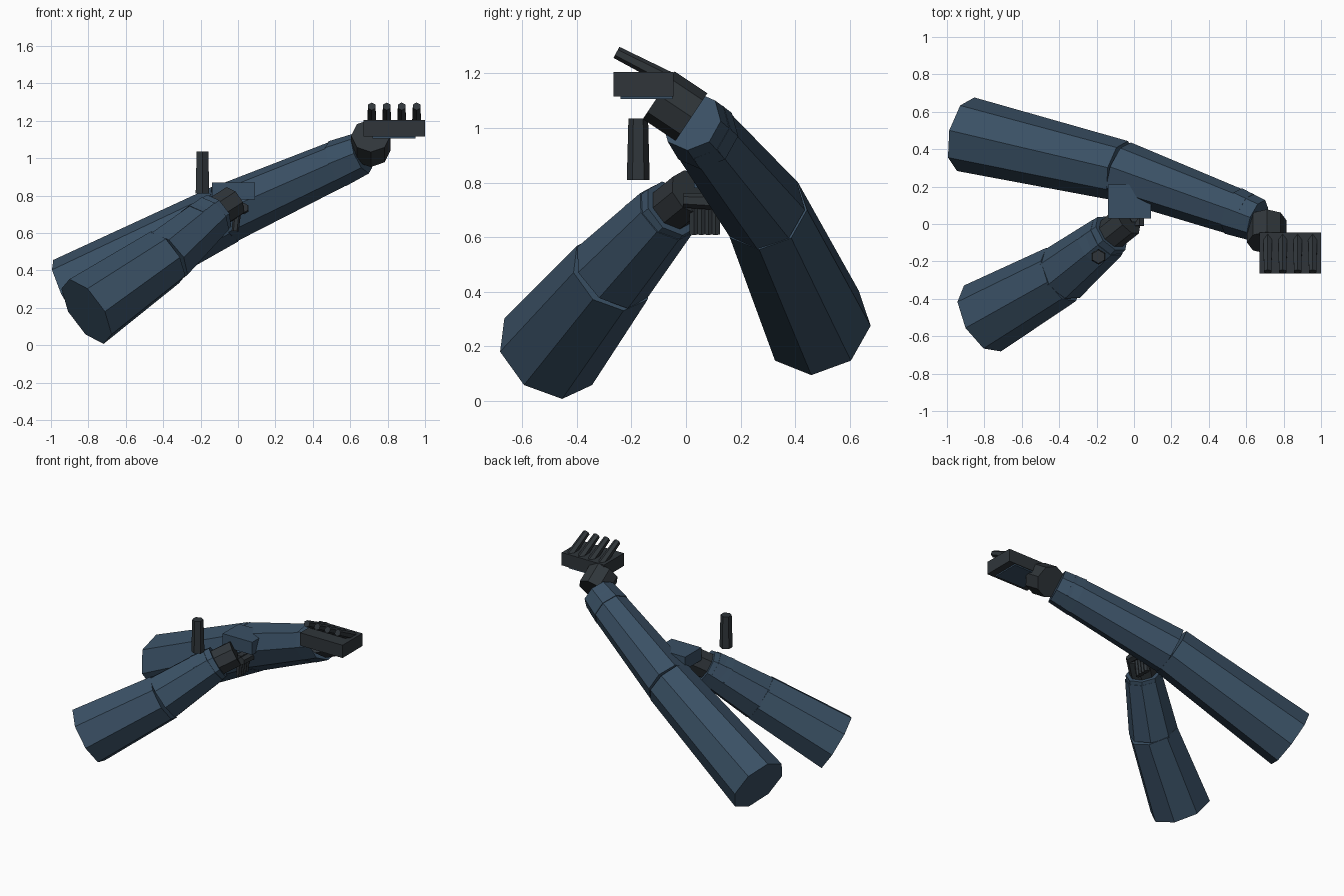
import bpy
import bmesh
from mathutils import Vector, Matrix

cube = bpy.data.objects.get("Cube")
if cube:
    bpy.data.objects.remove(cube, do_unlink=True)


def material(name, color):
    mat = bpy.data.materials.new(name)
    mat.use_nodes = True
    mat.diffuse_color = (*color, 1)
    mat.node_tree.nodes["Principled BSDF"].inputs["Base Color"].default_value = (*color, 1)
    return mat


BLUE = material("slate blue", (0.042, 0.08, 0.128))
GREY = material("charcoal grey", (0.029, 0.036, 0.042))


def finish(name, bm, mat):
    mesh = bpy.data.meshes.new(name)
    bm.to_mesh(mesh)
    bm.free()
    mesh.materials.append(mat)
    obj = bpy.data.objects.new(name, mesh)
    bpy.context.collection.objects.link(obj)
    return obj


def tube(name, start, end, r_start, r_end, mat, sides=8):
    """Capped faceted cone running from start to end."""
    a, b = Vector(start), Vector(end)
    axis = b - a
    turn = axis.to_track_quat('Z', 'Y').to_matrix().to_4x4()
    bm = bmesh.new()
    bmesh.ops.create_cone(bm, cap_ends=True, segments=sides, radius1=r_start,
                          radius2=r_end, depth=axis.length,
                          matrix=Matrix.Translation((a + b) / 2) @ turn)
    return finish(name, bm, mat)


def block(name, low, high, mat):
    """Box between two opposite corners."""
    a, b = Vector(low), Vector(high)
    bm = bmesh.new()
    bmesh.ops.create_cube(bm, size=1, matrix=Matrix.Translation((a + b) / 2)
                          @ Matrix.Diagonal((*(b - a), 1)))
    return finish(name, bm, mat)


def arm(side, shoulder, elbow, wrist, cuff_start, cuff_end, hand_start, hand_end, hand_r):
    """Sleeve of two tapered tubes, a cuff and a gloved wrist."""
    tube(side + "_upper_sleeve", shoulder, elbow, 0.202, 0.163, BLUE)
    tube(side + "_lower_sleeve", elbow, wrist, 0.16, 0.122, BLUE)
    tube(side + "_cuff", cuff_start, cuff_end, 0.13, 0.115, BLUE)
    tube(side + "_wrist", hand_start, hand_end, hand_r, hand_r, GREY)


# Sleeves and wrists
arm("left", (-0.90, 0.48, 0.275), (-0.07, 0.285, 0.70), (0.60, 0.045, 1.0),
    (0.53, 0.07, 0.97), (0.66, 0.02, 1.025), (0.71, 0.02, 1.04), (0.71, -0.10, 1.12), 0.105)
arm("right", (-0.81, -0.505, 0.18), (-0.39, -0.27, 0.47), (-0.14, -0.07, 0.69),
    (-0.21, -0.125, 0.635), (-0.12, -0.05, 0.705), (-0.13, -0.06, 0.70), (-0.03, 0.02, 0.765), 0.09)

# Left hand: knuckle block, inner plate and raised fingers
block("left_knuckle_block", (0.67, -0.265, 1.115), (1.0, -0.045, 1.205), GREY)
block("left_palm_plate", (0.72, -0.24, 1.106), (0.95, -0.05, 1.116), BLUE)
for i in range(4):
    x = 0.715 + 0.08 * i
    tube(f"left_finger_{i + 1}", (x, -0.06, 1.177), (x, -0.255, 1.277), 0.028, 0.023, GREY, 6)

# Right hand: back plate, hanging fingers and thumb
block("right_hand_plate", (-0.14, 0.03, 0.78), (0.09, 0.21, 0.87), BLUE)
for i in range(4):
    y = 0.03 + 0.026 * i
    tube(f"right_finger_{i + 1}", (0.0, y, 0.76), (-0.015, y, 0.61), 0.022, 0.019, GREY, 6)
tube("right_thumb", (0.03, 0.10, 0.73), (0.03, -0.01, 0.735), 0.03, 0.027, GREY, 6)

# Separate upright handle
tube("upright_handle", (-0.19, -0.175, 0.81), (-0.19, -0.175, 1.035), 0.042, 0.036, GREY, 6)
